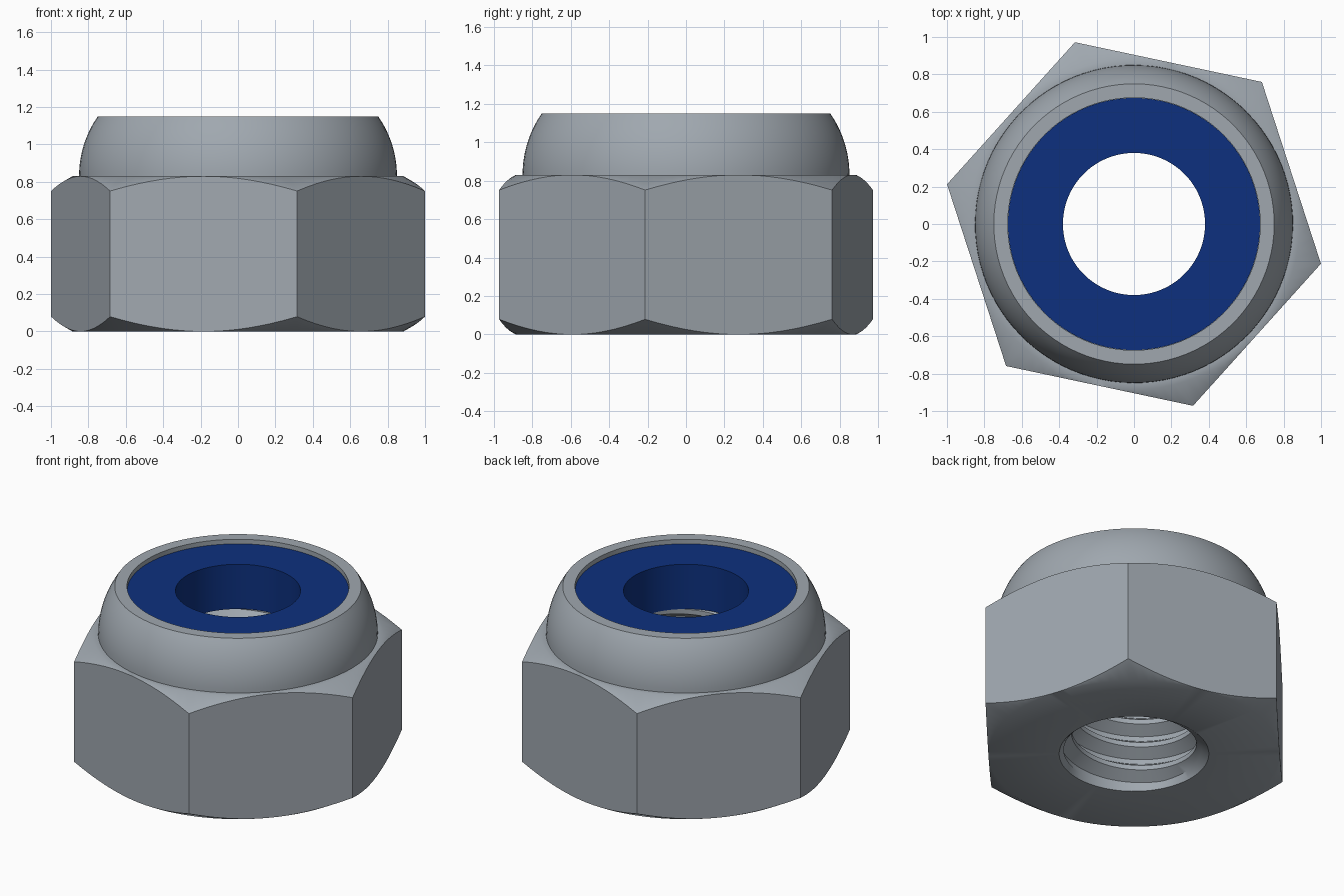
import bpy, bmesh, math

if "Cube" in bpy.data.objects:
    bpy.data.objects.remove(bpy.data.objects["Cube"])

SEG = 96                      # steps around the axis, a multiple of 6
TURN = math.radians(-12)      # direction of one hexagon corner
FLAT = 0.885                  # axis to hexagon flat
TOP, RIM = 0.83, 1.15         # top of the hexagon, top of the collar
SEAT, LIP = 0.82, 1.12        # bottom and top of the insert
POCKET, BORE, MAJOR, PITCH = 0.675, 0.38, 0.452, 0.161


def material(name, rgb):
    m = bpy.data.materials.new(name)
    m.diffuse_color = (*rgb, 1)
    m.use_nodes = True
    m.node_tree.nodes["Principled BSDF"].inputs["Base Color"].default_value = m.diffuse_color
    return m


def revolve(name, section, mat, angle):
    """Sweep section(a), a closed loop of (radius, z), around the z axis."""
    bm = bmesh.new()
    cols = []
    for i in range(SEG + 1):
        a = 2 * math.pi * i / SEG
        c, s = math.cos(a + TURN), math.sin(a + TURN)
        cols.append([bm.verts.new((r * c, r * s, z)) for r, z in section(a)])
    for p, q in zip(cols, cols[1:]):
        for j in range(len(p)):
            bm.faces.new((p[j - 1], q[j - 1], q[j], p[j]))
    bmesh.ops.remove_doubles(bm, verts=bm.verts[:], dist=0.0002)
    bmesh.ops.dissolve_degenerate(bm, edges=bm.edges[:], dist=0.0001)
    bmesh.ops.recalc_face_normals(bm, faces=bm.faces[:])
    me = bpy.data.meshes.new(name)
    bm.to_mesh(me)
    bm.free()
    ob = bpy.data.objects.new(name, me)
    bpy.context.collection.objects.link(ob)
    me.materials.append(mat)
    bpy.ops.object.select_all(action='DESELECT')
    ob.select_set(True)
    bpy.context.view_layer.objects.active = ob
    bpy.ops.object.shade_smooth_by_angle(angle=math.radians(angle))
    return ob


# One thread pitch: crest, flank, root, flank
THREAD = [(0, BORE), (0.2, BORE), (0.5, MAJOR), (0.7, MAJOR), (1, BORE)]


def thread_radius(phase):
    for (p0, r0), (p1, r1) in zip(THREAD, THREAD[1:]):
        if phase <= p1:
            return r0 + (r1 - r0) * (phase - p0) / (p1 - p0)
    return BORE


def thread(a):
    """Helical thread section at angle a, trimmed between lead-in and seat."""
    pts = []
    for turn in range(-2, 7):
        for p, _ in THREAD[:-1]:
            rise = a / (2 * math.pi)
            z = min(max((turn + p + rise) * PITCH, 0.05), SEAT)
            pts.append((thread_radius((z / PITCH - rise) % 1), z))
    return pts


def nut_section(a):
    # Rounded collar
    R = 0.56
    arc = []
    for k in range(13):
        z = RIM + (TOP - RIM) * k / 12
        arc.append((0.85 - R + math.sqrt(R * R - (z - TOP) ** 2), z))
    # Hexagon wall with conical corner chamfers
    r = FLAT / math.cos(a % (math.pi / 3) - math.pi / 6)
    drop = (r - FLAT) * math.tan(math.radians(30))
    hexagon = [(FLAT, TOP), (r, TOP - drop), (r, drop), (FLAT, 0)]
    return ([(POCKET, SEAT), (POCKET, RIM)] + arc + hexagon
            + [(0.455, 0)] + thread(a))


steel = material("steel_grey", (0.35, 0.39, 0.43))
blue = material("nylon_blue", (0.004, 0.03, 0.21))

revolve("hex_nut_body", nut_section, steel, 35)

# Locking ring set into the collar
ring = [(BORE, SEAT), (POCKET - 0.001, SEAT), (POCKET - 0.001, LIP), (BORE, LIP)]
revolve("locking_insert", lambda a: ring, blue, 30)
